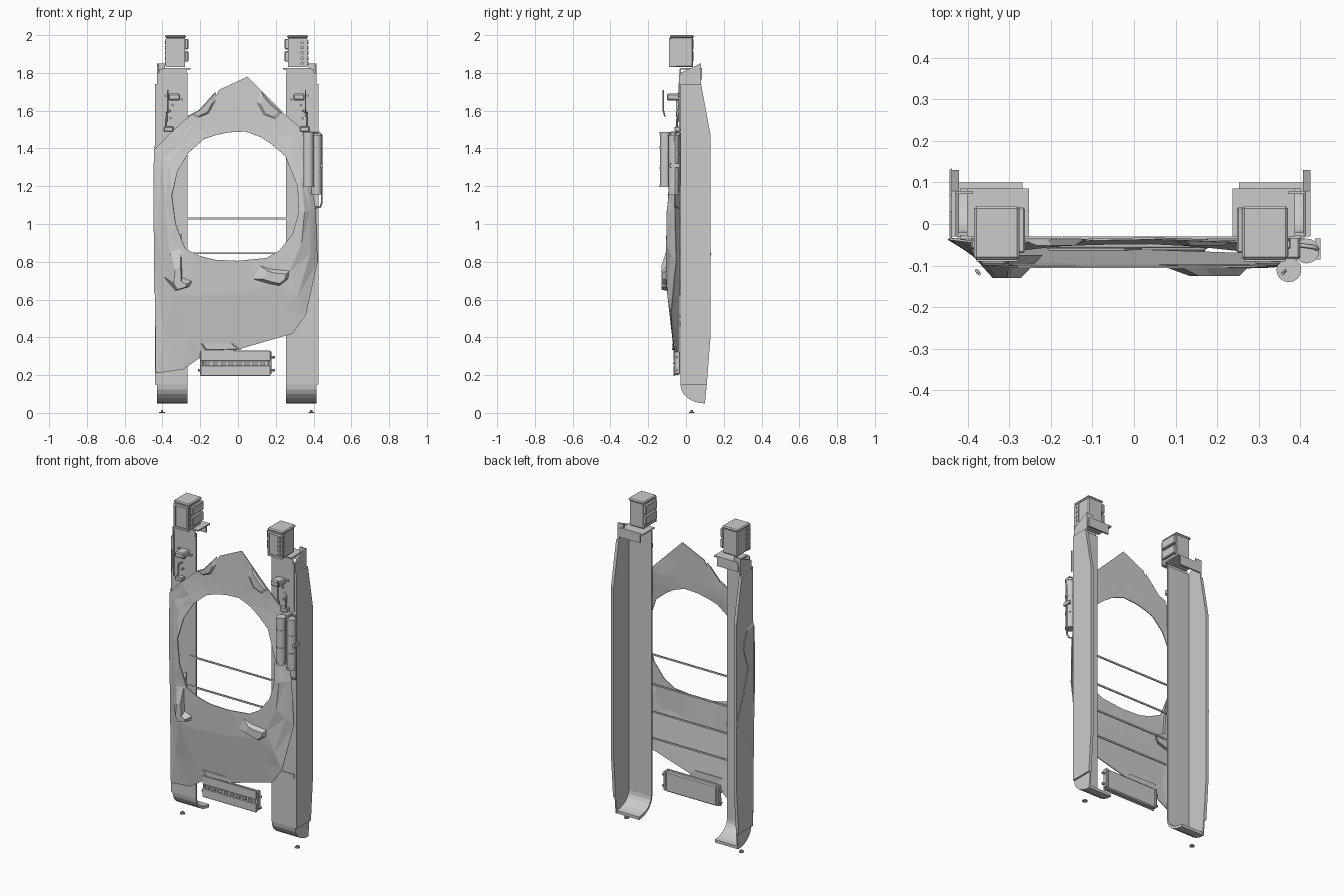
import bpy, bmesh, math
from mathutils import Vector

CX = -0.0075  # mirror plane of the two rails


def finish(name, bm):
    bmesh.ops.recalc_face_normals(bm, faces=bm.faces)
    me = bpy.data.meshes.new(name)
    bm.to_mesh(me)
    bm.free()
    ob = bpy.data.objects.new(name, me)
    bpy.context.collection.objects.link(ob)
    return ob


def prism(name, axis, pts, a, b, shrink=1.0, shift=(0, 0)):
    """Extrude a profile along x (pts = y,z) or y (pts = x,z); shrink and shift shape the far end."""
    bm = bmesh.new()
    cu = sum(p[0] for p in pts) / len(pts)
    cv = sum(p[1] for p in pts) / len(pts)
    rings = []
    for t, k, s in ((a, 1.0, 0), (b, shrink, 1)):
        row = []
        for u, v in pts:
            u, v = cu + (u - cu) * k + s * shift[0], cv + (v - cv) * k + s * shift[1]
            row.append(bm.verts.new((t, u, v) if axis == 'x' else (u, t, v)))
        rings.append(row)
        bm.faces.new(row)
    n = len(pts)
    for i in range(n):
        j = (i + 1) % n
        bm.faces.new((rings[0][i], rings[0][j], rings[1][j], rings[1][i]))
    return finish(name, bm)


def box(name, x0, x1, y0, y1, z0, z1, bevel=0):
    x0, x1 = min(x0, x1), max(x0, x1)
    ob = prism(name, 'x', [(y0, z0), (y1, z0), (y1, z1), (y0, z1)], x0, x1)
    if bevel:
        m = ob.modifiers.new("bevel", 'BEVEL')
        m.width, m.segments = bevel, 1
    return ob


def rod(name, p, q, r, sides=16):
    p, q = Vector(p), Vector(q)
    bm = bmesh.new()
    bmesh.ops.create_cone(bm, cap_ends=True, segments=sides, radius1=r, radius2=r, depth=(q - p).length)
    ob = finish(name, bm)
    ob.location = (p + q) / 2
    ob.rotation_euler = (q - p).to_track_quat('Z', 'Y').to_euler()
    for f in ob.data.polygons:
        f.use_smooth = sides > 10 and len(f.vertices) == 4
    return ob


def tube(name, pts, r):
    cu = bpy.data.curves.new(name, 'CURVE')
    cu.dimensions, cu.bevel_depth, cu.bevel_resolution = '3D', r, 1
    sp = cu.splines.new('POLY')
    sp.points.add(len(pts) - 1)
    for s, p in zip(sp.points, pts):
        s.co = (*p, 1)
    cu.use_fill_caps = True
    ob = bpy.data.objects.new(name, cu)
    bpy.context.collection.objects.link(ob)


# Rails: front plate with scooped foot, outer wall and outer skin, heads and fittings
def scoop(ry, rz):
    return [(0.10 - ry * math.cos(a), 0.15 - rz * math.sin(a))
            for a in [math.radians(15 * i) for i in range(7)]]

arc = scoop(0.13, 0.10)
for s, side in ((-1, "left"), (1, "right")):
    X = lambda d: CX + s * d
    plate = [(-0.03, 1.80)] + arc + scoop(0.12, 0.082)[::-1] + [(-0.02, 1.80)]
    prism(side + "_rail_plate", 'x', plate, X(0.2605), X(0.42))
    wall = [(-0.03, 1.80)] + arc + [(0.11, 0.15), (0.13, 0.41), (0.13, 1.47), (0.08, 1.74), (0.08, 1.85)]
    prism(side + "_rail_wall", 'x', wall, X(0.414), X(0.422))
    skin = [(-0.03, 0.15), (0.11, 0.15), (0.13, 0.41), (0.13, 1.47), (0.08, 1.74), (-0.03, 1.74)]
    prism(side + "_wall_skin", 'x', skin, X(0.422), X(0.4325))
    # head block with bracket, side pads and frame
    box(side + "_head", X(0.272), X(0.372), -0.083, 0.038, 1.83, 1.99, 0.006)
    box(side + "_head_cap", X(0.268), X(0.378), -0.086, 0.043, 1.985, 2.0, 0.006)
    box(side + "_bracket", X(0.245), X(0.395), -0.03, 0.085, 1.817, 1.825)
    box(side + "_bracket_flange", X(0.265), X(0.41), -0.035, -0.027, 1.78, 1.82)
    box(side + "_bracket_back", X(0.265), X(0.41), 0.075, 0.085, 1.765, 1.82)
    box(side + "_top_tab", X(0.38), X(0.418), 0.072, 0.08, 1.80, 1.85)
    for z in (1.86, 1.925):
        box(side + "_head_pad", X(0.255), X(0.275), -0.07, 0.04, z, z + 0.055, 0.004)
    for d0, d1, z0, z1 in ((0.272, 0.284, 1.83, 1.985), (0.362, 0.372, 1.83, 1.985),
                           (0.284, 0.362, 1.83, 1.842), (0.284, 0.362, 1.97, 1.985)):
        box(side + "_head_frame", X(d0), X(d1), -0.09, -0.082, z0, z1)
    box(side + "_head_plate", X(0.37), X(0.376), -0.083, -0.05, 1.835, 1.98)
    for i in range(5):
        z = 1.85 + i * 0.028
        rod(side + "_head_stud", (X(0.375), -0.067, z), (X(0.38), -0.067, z), 0.009, 8)
        if s > 0:
            rod(side + "_front_stud", (X(0.347), -0.08, z), (X(0.347), -0.091, z), 0.009, 8)
    # small fittings on the upper rail face
    box(side + "_latch", X(0.30), X(0.36), -0.10, -0.03, 1.655, 1.69, 0.006)
    tube(side + "_latch_blade", [(X(0.372), -0.112, 1.57), (X(0.365), -0.12, 1.60), (X(0.365), -0.12, 1.71)], 0.004)
    box(side + "_rail_trim", X(0.41), X(0.418), -0.036, -0.03, 1.5, 1.79)
    box(side + "_rail_top_trim", X(0.265), X(0.41), -0.035, -0.03, 1.785, 1.797)
    tube(side + "_hook", [(X(0.35), -0.035, 1.6), (X(0.37), -0.045, 1.59),
                          (X(0.372), -0.05, 1.51), (X(0.34), -0.04, 1.5)], 0.005)
    box(side + "_hook_base", X(0.335), X(0.385), -0.06, -0.03, 1.49, 1.515, 0.003)
    for d, z in ((0.29, 1.66), (0.34, 1.63), (0.375, 1.68), (0.35, 1.56)):
        rod(side + "_bolt", (X(d), -0.03, z), (X(d), -0.042, z), 0.007, 8)
    # foot stud on the ground
    rod(side + "_foot_disc", (X(0.395), 0.03, 0), (X(0.395), 0.03, 0.006), 0.015, 12)
    rod(side + "_foot_pin", (X(0.395), 0.03, 0.006), (X(0.395), 0.03, 0.014), 0.006, 8)

# Thin straps between the rails
for z in (1.03, 0.845, 0.675, 0.51):
    box("cross_strap", X(-0.305), X(0.305), -0.036, -0.03, z - 0.005, z + 0.005)

# Faceted front shield: a ring of spokes between outline and opening
outer = [(.05, 1.78), (-.10, 1.71), (-.13, 1.65), (-.27, 1.56), (-.36, 1.48), (-.445, 1.39), (-.447, 1.05),
         (-.44, .75), (-.435, .21), (-.29, .23), (-.19, .30), (-.02, .33), (.29, .42), (.36, .52),
         (.42, .80), (.41, 1.08), (.37, 1.30), (.34, 1.50), (.25, 1.58), (.12, 1.71)]
inner = [(.04, 1.49), (-.05, 1.485), (-.12, 1.47), (-.18, 1.45), (-.26, 1.38), (-.32, 1.28), (-.35, 1.15),
         (-.33, 1.0), (-.28, .87), (-.20, .83), (-.12, .81), (0, .805), (.15, .82), (.22, .86),
         (.29, .95), (.32, 1.06), (.315, 1.20), (.25, 1.36), (.18, 1.42), (.12, 1.46)]
depth = [(0.2, -.045), (0.35, -.065), (0.7, -.105), (1.1, -.10), (1.3, -.07), (1.5, -.045), (1.8, -.034)]


def front_y(x, z):
    for (z0, y0), (z1, y1) in zip(depth, depth[1:]):
        if z <= z1:
            y = y0 + (y1 - y0) * (z - z0) / (z1 - z0)
            break
    k = min(1, max(0, (abs(x) - 0.35) / 0.09))
    return y * (1 - k) - 0.036 * k

bm = bmesh.new()
rows = []
for t in (0, 0.3, 0.65, 1):
    rows.append([])
    for o, i in zip(outer, inner):
        x, z = (o[k] + (i[k] - o[k]) * t for k in (0, 1))
        rows[-1].append(bm.verts.new((x, front_y(x, z), z)))
n = len(outer)
for r0, r1 in zip(rows, rows[1:]):
    for i in range(n):
        j = (i + 1) % n
        bm.faces.new((r0[i], r0[j], r1[j], r1[i]))
bmesh.ops.triangulate(bm, faces=bm.faces)
shield = finish("front_shield", bm)
sol = shield.modifiers.new("thickness", 'SOLIDIFY')
sol.thickness, sol.offset = 0.005, 0

# Raised facets on the shield, each sloping to a small ridge
prism("lower_right_bump", 'y', [(.06, .71), (.10, .79), (.16, .77), (.28, .76), (.27, .71), (.22, .67), (.16, .68)],
      -0.098, -0.125, 0.55, (0.02, -0.01))
prism("lower_left_bump", 'y', [(-.37, .90), (-.30, .95), (-.29, .74), (-.22, .71), (-.24, .67), (-.34, .64), (-.39, .72)],
      -0.075, -0.13, 0.4, (0, -0.06))
prism("upper_left_bump", 'y', [(-.27, 1.57), (-.21, 1.60), (-.12, 1.70), (-.11, 1.66), (-.15, 1.58), (-.22, 1.55)],
      -0.037, -0.052, 0.6)
prism("upper_right_bump", 'y', [(.12, 1.71), (.17, 1.65), (.25, 1.58), (.21, 1.54), (.13, 1.57), (.09, 1.65)],
      -0.037, -0.052, 0.6)
prism("bottom_lip", 'y', [(-.21, .37), (-.02, .37), (.02, .335), (-.18, .33)], -0.058, -0.075, 0.8)
prism("left_wrap", 'x', [(-.035, 1.42), (.03, 1.40), (.07, 1.30), (.02, 1.15), (.07, 1.0), (.135, .84),
                         (.05, .72), (-.035, .62)], -0.438, -0.444, 0.95)

# Pair of canisters with bands and a guard tube
for name, x, y, z0, z1 in (("front_canister", .373, -.11, 1.20, 1.475), ("side_canister", .416, -.065, 1.16, 1.46)):
    rod(name, (x, y, z0), (x, y, z1), 0.027)
    for z in (z0 - 0.005, z0 + 0.09, z0 + 0.2, z1):
        rod(name + "_band", (x, y, z), (x, y, z + 0.012), 0.03)
box("canister_mount", 0.35, 0.40, -0.085, -0.03, 1.2, 1.49, 0.005)
tube("canister_guard", [(.39, -.05, 1.48), (.43, -.055, 1.485), (.442, -.06, 1.47), (.443, -.06, 1.11),
                        (.435, -.055, 1.09), (.395, -.04, 1.085)], 0.005)
box("guard_clip", 0.436, 0.449, -0.085, -0.035, 1.3, 1.32)

# Lower equipment box with slots and end pins
box("lower_box", -0.185, 0.165, -0.062, -0.035, 0.2, 0.325, 0.006)
for z in (0.195, 0.275):
    box("lower_box_panel", -0.2, 0.172, -0.066, -0.058, z, z + 0.055, 0.003)
for i in range(8):
    box("lower_box_slot", -0.175 + i * 0.042, -0.15 + i * 0.042, -0.07, -0.06, 0.257, 0.27)
for x0, x1 in ((-0.2, -0.185), (0.16, 0.178)):
    box("lower_box_end", x0, x1, -0.06, -0.032, 0.205, 0.325, 0.003)
for z in (0.225, 0.295):
    rod("right_pin", (0.16, -0.048, z), (0.195, -0.048, z), 0.007, 8)
    rod("left_pin", (-0.185, -0.048, z), (-0.212, -0.048, z), 0.007, 8)
box("right_rail_tab", 0.33, 0.41, -0.036, -0.03, 0.46, 0.485)
